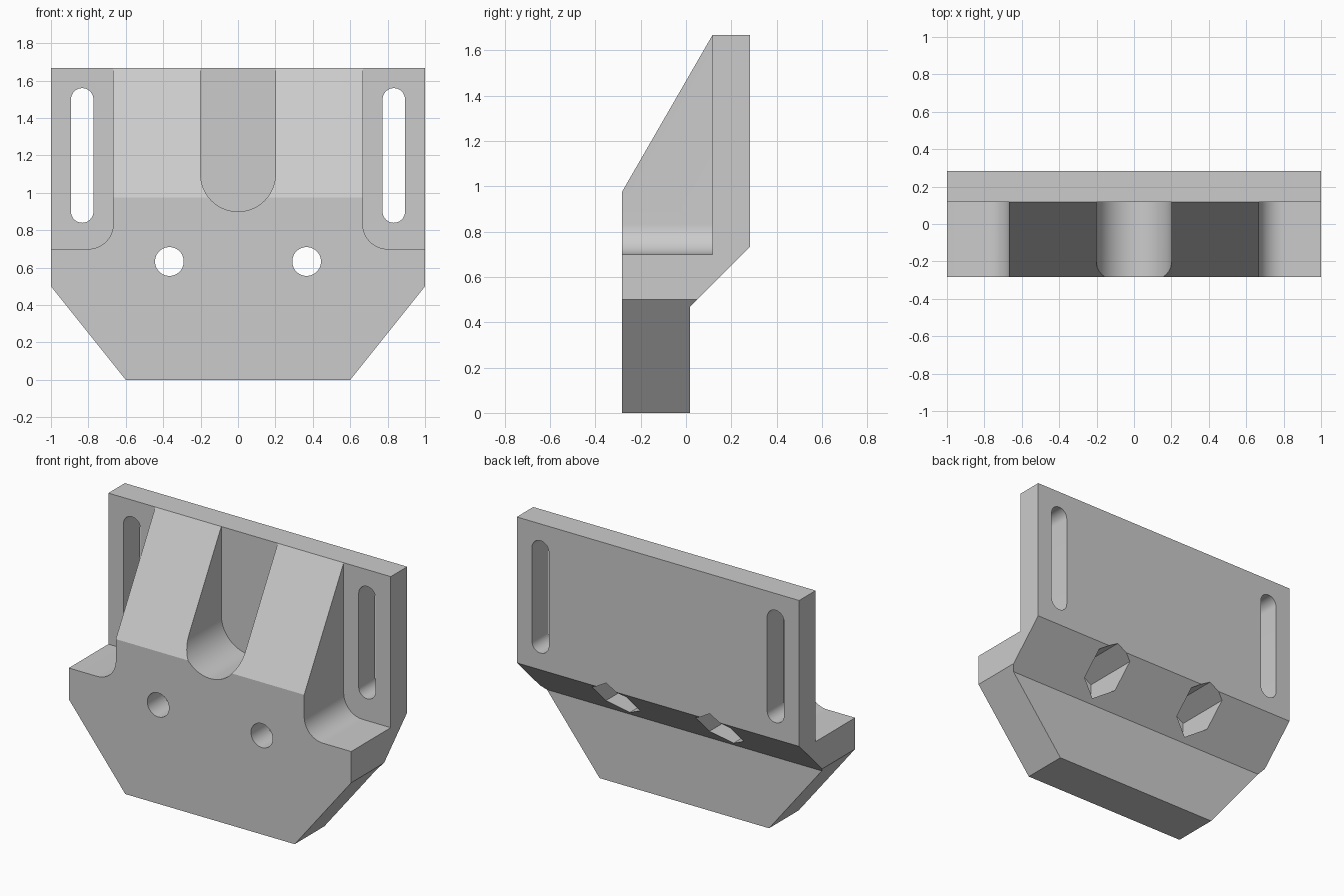
import bpy, bmesh
from math import cos, sin, radians
from mathutils import Vector

if "Cube" in bpy.data.objects:
    bpy.data.objects.remove(bpy.data.objects["Cube"], do_unlink=True)

HALF_DEPTH = 0.2833
PLATE_FRONT = 0.1167

grey = bpy.data.materials.new("light_grey")
grey.use_nodes = True
grey.diffuse_color = (0.6, 0.6, 0.6, 1)
grey.node_tree.nodes["Principled BSDF"].inputs["Base Color"].default_value = grey.diffuse_color


def arc(cx, cz, r, start, end, steps):
    angles = [radians(start + (end - start) * i / steps) for i in range(steps + 1)]
    return [(cx + r * cos(a), cz + r * sin(a)) for a in angles]


def prism(name, profile, low, high, axis="y"):
    """Extrude a closed profile from low to high along x or y."""
    def place(p, d):
        return (d, p[0], p[1]) if axis == "x" else (p[0], d, p[1])
    bm = bmesh.new()
    face = bm.faces.new([bm.verts.new(place(p, low)) for p in profile])
    grown = bmesh.ops.extrude_face_region(bm, geom=[face])["geom"]
    step = Vector(place((0, 0), high - low))
    bmesh.ops.translate(bm, vec=step, verts=[v for v in grown if isinstance(v, bmesh.types.BMVert)])
    bmesh.ops.recalc_face_normals(bm, faces=bm.faces)
    mesh = bpy.data.meshes.new(name)
    bm.to_mesh(mesh)
    bm.free()
    mesh.materials.append(grey)
    obj = bpy.data.objects.new(name, mesh)
    bpy.context.collection.objects.link(obj)
    return obj


# Side profile swept across the full width
side = [(-HALF_DEPTH, 0), (0.0167, 0), (0.0167, 0.467), (HALF_DEPTH, 0.733),
        (HALF_DEPTH, 1.667), (PLATE_FRONT, 1.667), (-HALF_DEPTH, 0.974)]
bracket = prism("mounting_bracket", side, -1, 1, "x")
bpy.context.view_layer.objects.active = bracket
bracket.select_set(True)


def cut(name, profile, low=-1, high=1):
    cutter = prism(name, profile, low, high)
    cutter.hide_render = True
    mod = bracket.modifiers.new(name, "BOOLEAN")
    mod.operation = "DIFFERENCE"
    mod.solver = "EXACT"
    mod.object = cutter
    bpy.ops.object.modifier_apply(modifier=mod.name)
    bpy.data.objects.remove(cutter, do_unlink=True)


# Central round-bottomed channel
cut("channel", arc(0, 1.1, 0.2, 180, 360, 32) + [(0.2, 2), (-0.2, 2)], -1, PLATE_FRONT)

# Matching cuts on both sides
shoulder = [(1.2, 0.7)] + arc(0.8, 0.833, 0.133, 270, 180, 14) + [(0.667, 2), (1.2, 2)]
corner = [(0.52, -0.1), (1.08, 0.6), (1.2, 0.6), (1.2, -0.1)]
slot = arc(0.833, 1.5, 0.06, 0, 180, 16) + arc(0.833, 0.9, 0.06, 180, 360, 16)
hole = arc(0.367, 0.633, 0.077, 0, 360, 40)[:-1]
nut_pocket = arc(0.367, 0.633, 0.14, 30, 390, 6)[:-1]
for s in (1, -1):
    def flip(points):
        return [(s * x, z) for x, z in points]
    cut("shoulder", flip(shoulder), -1, PLATE_FRONT)
    cut("corner", flip(corner))
    cut("slot", flip(slot))
    cut("hole", flip(hole))
    cut("nut_pocket", flip(nut_pocket), -0.115, 1)

bpy.ops.object.shade_smooth_by_angle(angle=radians(25))
